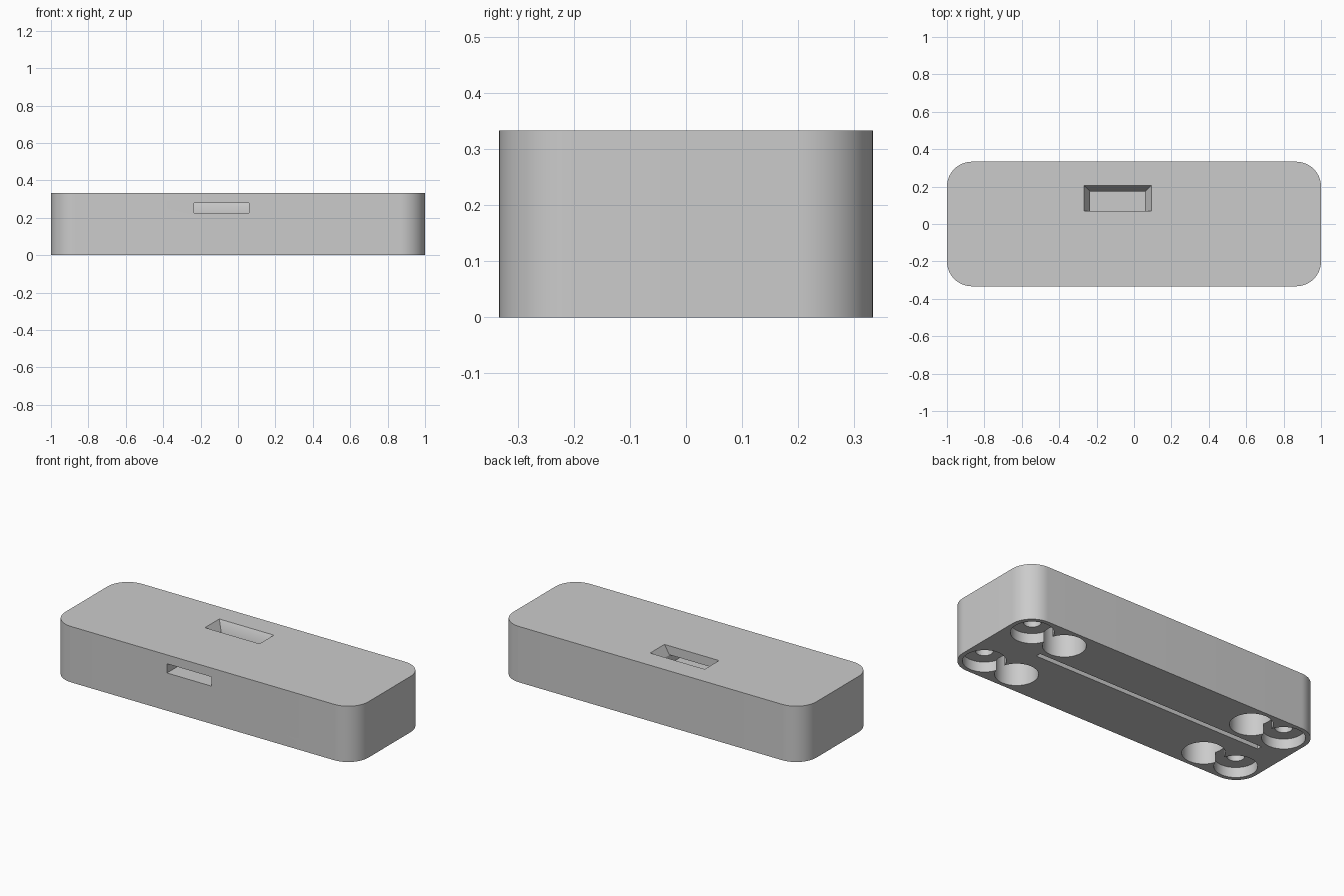
import bpy, bmesh, math
from mathutils import Matrix, Vector

old = bpy.data.objects.get("Cube")
if old:
    bpy.data.objects.remove(old, do_unlink=True)

grey = bpy.data.materials.new("plain grey")
grey.use_nodes = True
grey.diffuse_color = (0.6, 0.6, 0.6, 1)
grey.node_tree.nodes["Principled BSDF"].inputs["Base Color"].default_value = (0.6, 0.6, 0.6, 1)

HEIGHT = 0.333


def make_object(name, bm):
    bmesh.ops.recalc_face_normals(bm, faces=bm.faces)
    mesh = bpy.data.meshes.new(name)
    bm.to_mesh(mesh)
    bm.free()
    mesh.materials.append(grey)
    obj = bpy.data.objects.new(name, mesh)
    bpy.context.collection.objects.link(obj)
    return obj


def box_bmesh(low, high):
    low, high = Vector(low), Vector(high)
    bm = bmesh.new()
    bmesh.ops.create_cube(bm, size=1)
    for v in bm.verts:
        v.co = (low + high) / 2 + v.co * (high - low)
    return bm


def cut(body, bm):
    """Subtract a temporary cutter from the body."""
    cutter = make_object("cutter", bm)
    cutter.hide_render = True
    mod = body.modifiers.new("cut", 'BOOLEAN')
    mod.operation = 'DIFFERENCE'
    mod.solver = 'EXACT'
    mod.object = cutter
    bpy.context.view_layer.objects.active = body
    bpy.ops.object.modifier_apply(modifier=mod.name)
    bpy.data.objects.remove(cutter, do_unlink=True)


def cut_hole(body, x, y, radius, depth):
    bm = bmesh.new()
    bmesh.ops.create_cone(bm, cap_ends=True, segments=64, radius1=radius, radius2=radius,
                          depth=depth + 0.1,
                          matrix=Matrix.Translation((x, y, (depth - 0.1) / 2)))
    cut(body, bm)


# Block with rounded upright corners
bm = box_bmesh((-1, -0.333, 0), (1, 0.333, HEIGHT))
upright = [e for e in bm.edges if abs(e.verts[0].co.z - e.verts[1].co.z) > 0.1]
bmesh.ops.bevel(bm, geom=upright, offset=0.133, segments=16, profile=0.5, affect='EDGES')
body = make_object("block_body", bm)

# Channel running back from the front face
cut(body, box_bmesh((-0.235, -0.5, 0.225), (0.06, 0.175, 0.28)))

# Tapered opening in the top, sloped at the sides and back, upright at the front
bm = box_bmesh((-0.267, 0.07, 0.275), (0.093, 0.205, HEIGHT))
for v in bm.verts:
    if v.co.z < 0.3:
        v.co.x = -0.232 if v.co.x < 0 else 0.058
        if v.co.y > 0.1:
            v.co.y = 0.173
for f in [f for f in bm.faces if all(v.co.z > 0.3 for v in f.verts)]:
    top = bmesh.ops.extrude_face_region(bm, geom=[f])
    bmesh.ops.delete(bm, geom=[f], context='FACES_ONLY')
    bmesh.ops.translate(bm, vec=(0, 0, 0.1),
                        verts=[g for g in top["geom"] if isinstance(g, bmesh.types.BMVert)])
cut(body, bm)

# Underside: counterbored screw holes at the corners, deep sockets beside them
for sx in (-1, 1):
    for sy in (-1, 1):
        cut_hole(body, 0.86 * sx, 0.195 * sy, 0.115, 0.06)
        cut_hole(body, 0.86 * sx, 0.195 * sy, 0.047, 0.25)
        cut_hole(body, 0.64 * sx, 0.195 * sy, 0.115, 0.2)

# Long narrow groove in the underside
cut(body, box_bmesh((-0.83, 0.02, -0.1), (0.685, 0.05, 0.1)))

# Smooth the curved walls, keep the edges sharp
bpy.ops.object.select_all(action='DESELECT')
body.select_set(True)
bpy.context.view_layer.objects.active = body
bpy.ops.object.shade_smooth_by_angle(angle=math.radians(30))
